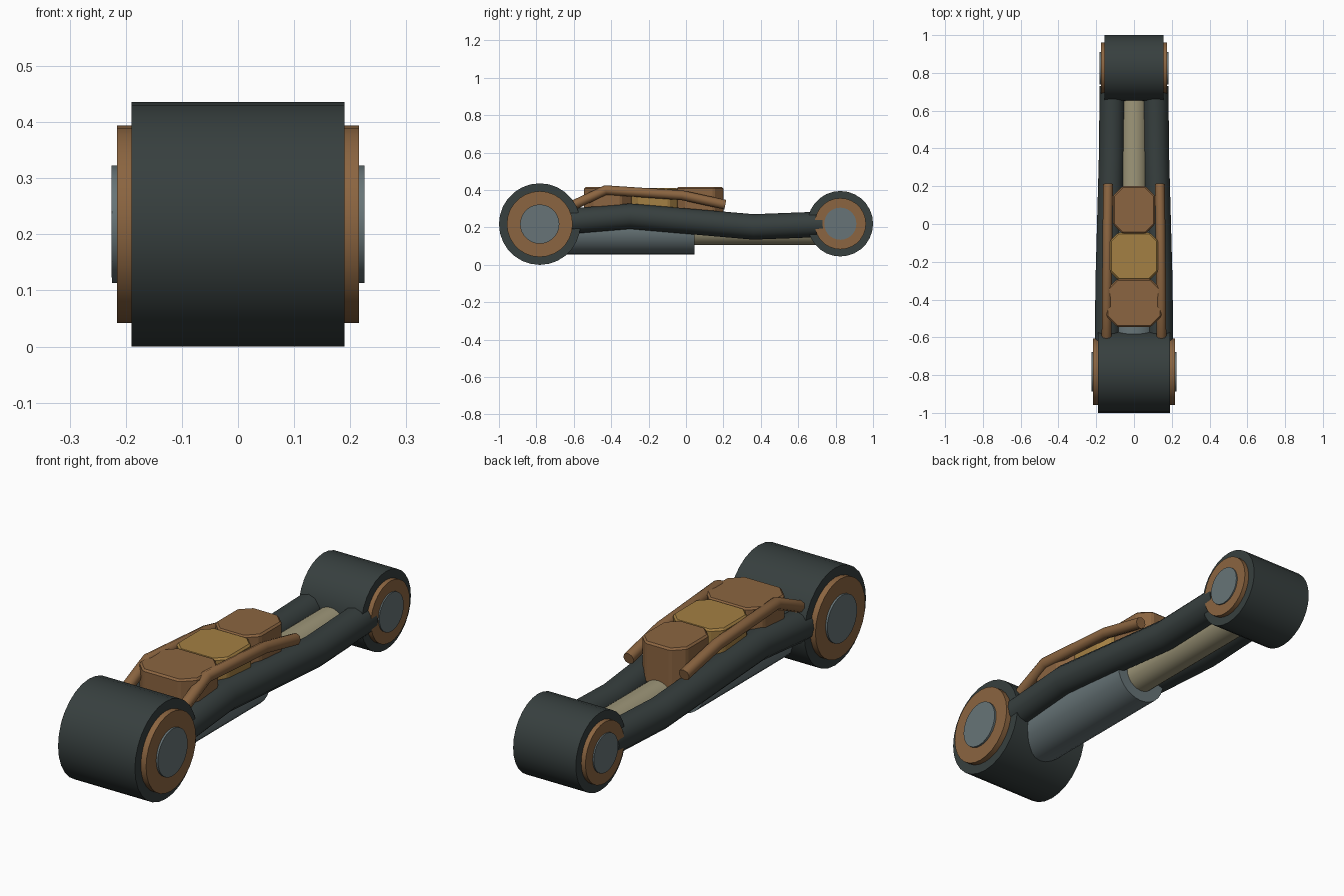
import bpy
import bmesh
from math import pi, radians
from mathutils import Matrix

cube = bpy.data.objects.get("Cube")
if cube:
    bpy.data.objects.remove(cube, do_unlink=True)


def material(name, rgb):
    m = bpy.data.materials.new(name)
    m.use_nodes = True
    m.diffuse_color = (*rgb, 1)
    bsdf = next(n for n in m.node_tree.nodes if n.type == 'BSDF_PRINCIPLED')
    bsdf.inputs["Base Color"].default_value = (*rgb, 1)
    return m


DARK = material("dark_paint", (0.038, 0.05, 0.049))
BRONZE = material("bronze", (0.26, 0.13, 0.052))
GOLD = material("gold", (0.37, 0.215, 0.056))
STEEL = material("blue_steel", (0.135, 0.175, 0.185))
ROD = material("pale_rod", (0.34, 0.305, 0.19))


def smooth(ob, angle=35):
    bpy.ops.object.select_all(action='DESELECT')
    ob.select_set(True)
    bpy.context.view_layer.objects.active = ob
    bpy.ops.object.shade_smooth_by_angle(angle=radians(angle))


def mesh_object(name, bm, mat):
    me = bpy.data.meshes.new(name)
    bm.to_mesh(me)
    bm.free()
    me.materials.append(mat)
    ob = bpy.data.objects.new(name, me)
    bpy.context.collection.objects.link(ob)
    return ob


def cylinder(name, axis, centre, radius, length, mat, sides=28):
    bm = bmesh.new()
    bmesh.ops.create_cone(bm, cap_ends=True, segments=sides, radius1=radius,
                          radius2=radius, depth=length)
    turn = Matrix.Rotation(pi / 2, 4, 'Y' if axis == 'X' else 'X')
    bm.transform(Matrix.Translation(centre) @ turn)
    ob = mesh_object(name, bm, mat)
    smooth(ob)
    return ob


def tube(name, points, radius, mat, resolution):
    cu = bpy.data.curves.new(name, 'CURVE')
    cu.dimensions = '3D'
    cu.bevel_depth = radius
    cu.bevel_resolution = resolution
    cu.use_fill_caps = True
    sp = cu.splines.new('POLY')
    sp.points.add(len(points) - 1)
    for p, co in zip(sp.points, points):
        p.co = (*co, 1)
    cu.materials.append(mat)
    ob = bpy.data.objects.new(name, cu)
    bpy.context.collection.objects.link(ob)
    bpy.ops.object.select_all(action='DESELECT')
    ob.select_set(True)
    bpy.context.view_layer.objects.active = ob
    bpy.ops.object.convert(target='MESH')
    smooth(bpy.context.object, 50)


def block(name, half_x, y0, y1, z0, z1, cut, mat):
    """Upright block with cut corners and a fine edge chamfer."""
    outline = [(half_x - cut, y0), (half_x, y0 + cut),
               (half_x, y1 - cut), (half_x - cut, y1)]
    outline += [(-x, y) for x, y in reversed(outline)]
    bm = bmesh.new()
    face = bm.faces.new([bm.verts.new((x, y, z0)) for x, y in outline])
    top = bmesh.ops.extrude_face_region(bm, geom=[face])["geom"]
    for v in top:
        if isinstance(v, bmesh.types.BMVert):
            v.co.z = z1
    bmesh.ops.recalc_face_normals(bm, faces=bm.faces)
    ob = mesh_object(name, bm, mat)
    bev = ob.modifiers.new("chamfer", 'BEVEL')
    bev.width = 0.008
    bev.segments = 1
    return ob


# Pivot joints: drum, collar and pin across the width
for end, y, z, drum, collar, pin in (
        ("front", -0.782, 0.218, (0.218, 0.38), (0.176, 0.432), (0.105, 0.45)),
        ("rear", 0.825, 0.22, (0.175, 0.31), (0.137, 0.352), (0.086, 0.364))):
    cylinder(end + "_joint_drum", 'X', (0, y, z), *drum, DARK)
    cylinder(end + "_joint_collar", 'X', (0, y, z), *collar, BRONZE)
    cylinder(end + "_joint_pin", 'X', (0, y, z), *pin, STEEL)

# Piston between the joints
cylinder("piston_barrel", 'Y', (0, -0.35, 0.181), 0.126, 0.79, STEEL)
cylinder("piston_rod", 'Y', (0, 0.38, 0.181), 0.076, 0.78, ROD, 24)

# Side rails and hoses
for side, s in (("left", 1), ("right", -1)):
    tube(side + "_rail", [(s * 0.14, -0.66, 0.23), (s * 0.136, -0.3, 0.26),
                          (s * 0.118, 0.36, 0.203), (s * 0.114, 0.73, 0.217)],
         0.068, DARK, 4)
    tube(side + "_hose", [(s * 0.145, -0.605, 0.318), (s * 0.144, -0.43, 0.4),
                          (s * 0.14, -0.02, 0.372), (s * 0.137, 0.21, 0.322)],
         0.026, BRONZE, 2)

# Row of armour blocks on top
block("front_block", 0.145, -0.545, -0.292, 0.25, 0.415, 0.055, BRONZE)
block("middle_block", 0.128, -0.296, -0.045, 0.25, 0.412, 0.045, GOLD)
block("rear_block", 0.112, -0.05, 0.2, 0.23, 0.415, 0.05, BRONZE)
